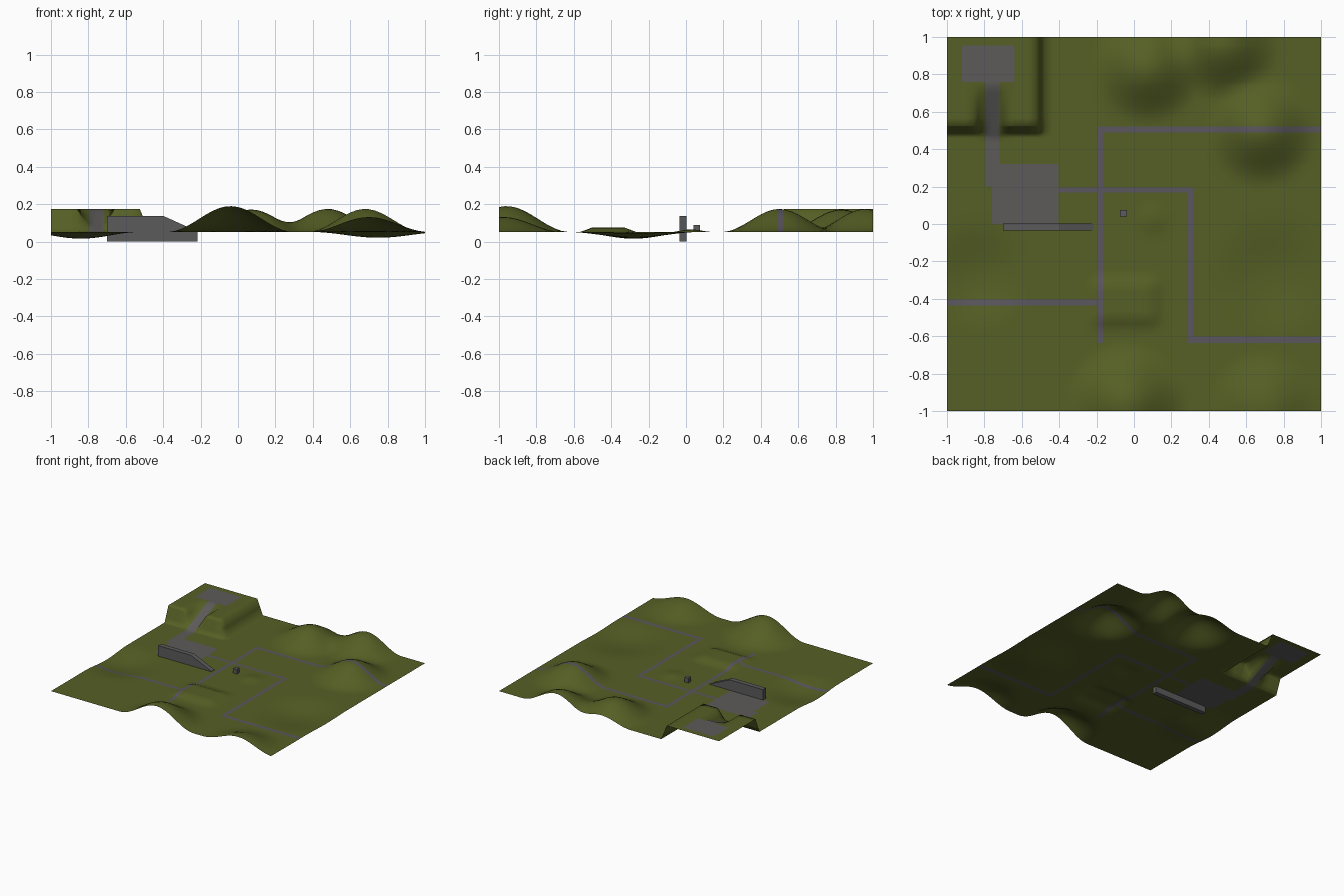
import bpy, bmesh, math

if "Cube" in bpy.data.objects:
    bpy.data.objects.remove(bpy.data.objects["Cube"])

BASE = 0.052


def material(name, rgb):
    m = bpy.data.materials.new(name)
    m.diffuse_color = (*rgb, 1)
    m.use_nodes = True
    m.node_tree.nodes["Principled BSDF"].inputs["Base Color"].default_value = m.diffuse_color
    return m


grass = material("grass_green", (0.092, 0.114, 0.018))
path_col = material("path_grey", (0.102, 0.092, 0.112))
paving = material("paving_grey", (0.108, 0.105, 0.102))
stone = material("stone_grey", (0.108, 0.105, 0.105))

# Round hills and hollows: x, y, height, radius
HILLS = [(-0.04, -0.96, 0.138, 0.34), (0.70, -0.98, 0.08, 0.32),
         (0.68, 0.50, 0.123, 0.31), (0.07, 0.83, 0.12, 0.31),
         (0.48, 0.96, 0.123, 0.31), (-0.84, -0.28, -0.036, 0.32),
         (0.75, -0.28, -0.031, 0.36), (0.10, 0.03, 0.014, 0.11)]

# Painted ground: x0, x1, y0, y1
PAVED = [(-0.92, -0.64, 0.76, 0.955), (-0.795, -0.72, 0.20, 0.76),
         (-0.76, -0.405, 0.0, 0.32)]
PATHS = [(-0.405, 0.315, 0.168, 0.196), (0.285, 0.315, -0.635, 0.196),
         (0.285, 1, -0.635, -0.602), (-0.195, -0.165, -0.635, 0.52),
         (-0.195, 1, 0.49, 0.52), (-1, -0.165, -0.435, -0.405)]


def ramp(v, a, b):
    return min(1, max(0, (v - a) / (b - a)))


def height(x, y):
    z = 0
    # Hills
    for hx, hy, h, r in HILLS:
        d = math.hypot(x - hx, y - hy) / r
        if d < 1:
            z += h * (0.5 + 0.5 * math.cos(math.pi * d))
    # Corner plateau with a ramp cut into it
    plateau = ramp(-x, 0.475, 0.525) * ramp(y, 0.475, 0.525)
    slope = ramp(y, 0.46, 0.74)
    side = ramp(abs(x + 0.76), 0.04, 0.10)
    if x < -0.45 and y > 0.4:
        z += 0.123 * (slope + (plateau - slope) * side)
    # Low terrace
    z += 0.025 * ramp(x, -0.24, -0.18) * ramp(-x, -0.15, -0.09) \
        * ramp(y, -0.56, -0.50) * ramp(-y, 0.27, 0.33)
    return BASE + z


def grid_lines(marks, step=0.0333):
    # Regular lines, replaced by exact ones near painted borders
    marks = sorted(set(marks) | {-1, 1})
    n = round(2 / step)
    free = [-1 + 2 * i / n for i in range(n + 1)]
    return sorted(marks + [v for v in free if all(abs(v - m) > 0.012 for m in marks)])


def inside(rects, c):
    return any(a < c.x < b and d < c.y < e for a, b, d, e in rects)


# Terrain sheet
xs = grid_lines([v for r in PAVED + PATHS for v in r[:2]]
                + [-0.525, -0.475, -0.86, -0.66])
ys = grid_lines([v for r in PAVED + PATHS for v in r[2:]]
                + [0.525, 0.475, 0.46, 0.74])
bm = bmesh.new()
rows = [[bm.verts.new((x, y, height(x, y))) for x in xs] for y in ys]
for j in range(len(ys) - 1):
    for i in range(len(xs) - 1):
        f = bm.faces.new((rows[j][i], rows[j][i + 1], rows[j + 1][i + 1], rows[j + 1][i]))
        c = f.calc_center_median()
        f.material_index = 2 if inside(PAVED, c) else 1 if inside(PATHS, c) else 0
        f.smooth = True
me = bpy.data.meshes.new("terrain")
bm.to_mesh(me)
bm.free()
for m in (grass, path_col, paving):
    me.materials.append(m)
bpy.context.collection.objects.link(bpy.data.objects.new("terrain", me))


def extrude_profile(name, profile, y0, y1):
    bm = bmesh.new()
    face = bm.faces.new([bm.verts.new((x, y0, z)) for x, z in profile])
    ext = bmesh.ops.extrude_face_region(bm, geom=[face])
    moved = [v for v in ext["geom"] if isinstance(v, bmesh.types.BMVert)]
    bmesh.ops.translate(bm, verts=moved, vec=(0, y1 - y0, 0))
    bmesh.ops.recalc_face_normals(bm, faces=bm.faces)
    me = bpy.data.meshes.new(name)
    bm.to_mesh(me)
    bm.free()
    me.materials.append(stone)
    bpy.context.collection.objects.link(bpy.data.objects.new(name, me))


# Retaining wall with a sloped end, and a small block
extrude_profile("wall", [(-0.70, 0), (-0.217, 0), (-0.217, 0.055),
                         (-0.40, 0.138), (-0.70, 0.138)], -0.036, 0.002)
extrude_profile("block", [(-0.074, 0.052), (-0.038, 0.052),
                          (-0.038, 0.09), (-0.074, 0.09)], 0.039, 0.075)
